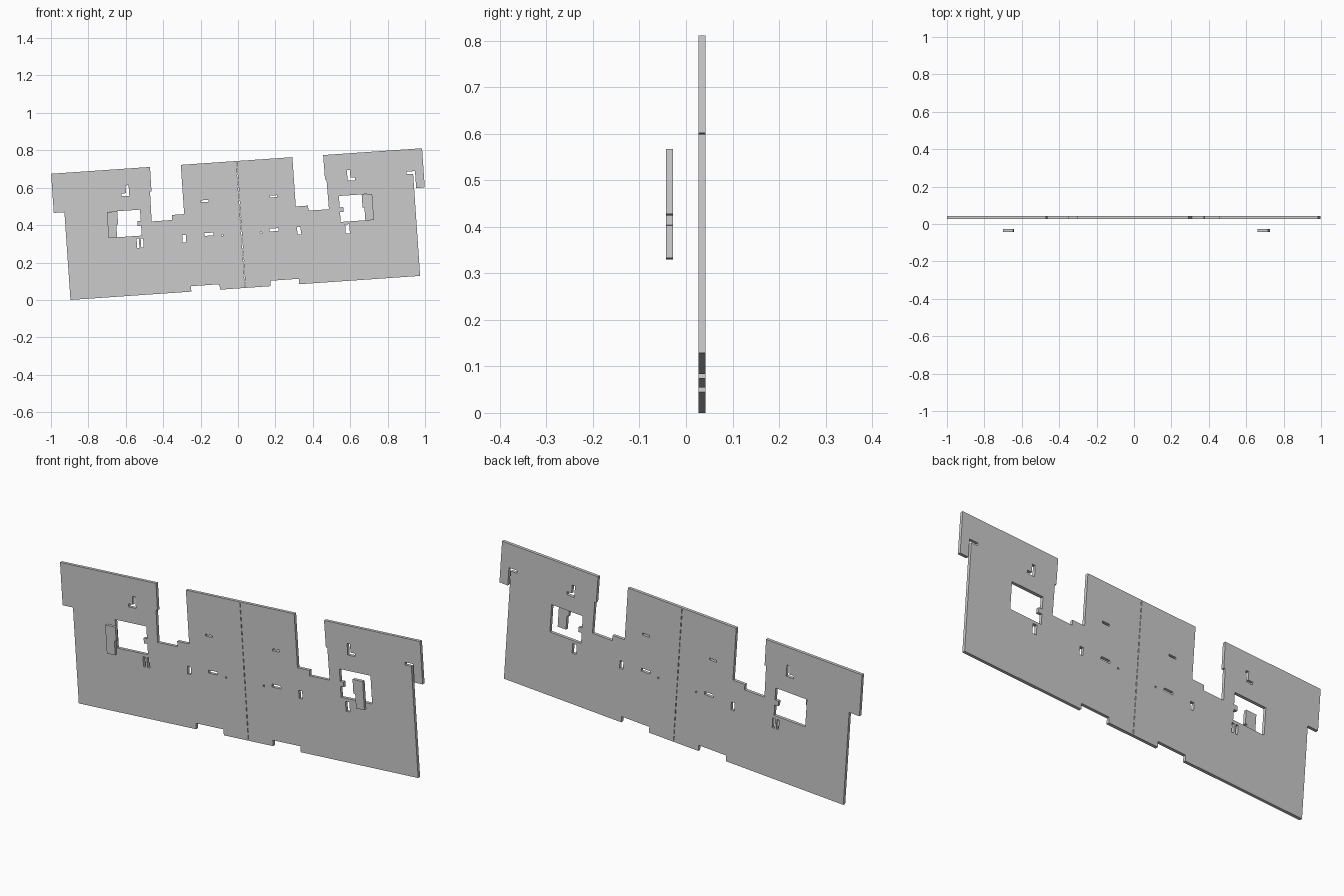
import bpy, math

if "Cube" in bpy.data.objects:
    bpy.data.objects.remove(bpy.data.objects["Cube"])

TILT = math.atan(0.0687)
C, S = math.cos(TILT), math.sin(TILT)
X0, Z0 = 0.039, 0.0643
HALF = 0.0077          # half thickness of the sheets


def place(u, v):
    """Sheet coordinates (u from the fold line, v from the bottom edge) to x, z."""
    return (X0 + u * C - v * S, Z0 + u * S + v * C)


def rect(u0, u1, v0, v1):
    return [(u0, v0), (u1, v0), (u1, v1), (u0, v1)]


def mirror(pts):
    return [(-u, v) for u, v in reversed(pts)]


def sheet(name, loops, y):
    """Extruded flat sheet; inner loops become holes."""
    cu = bpy.data.curves.new(name, 'CURVE')
    cu.dimensions, cu.fill_mode, cu.extrude = '2D', 'BOTH', HALF
    for loop in loops:
        sp = cu.splines.new('POLY')
        sp.points.add(len(loop) - 1)
        for p, (u, v) in zip(sp.points, loop):
            p.co = (*place(u, v), 0, 1)
        sp.use_cyclic_u = True
    tmp = bpy.data.objects.new(name + "_profile", cu)
    bpy.context.collection.objects.link(tmp)
    me = bpy.data.meshes.new_from_object(
        tmp.evaluated_get(bpy.context.evaluated_depsgraph_get()))
    bpy.data.objects.remove(tmp)
    for poly in me.polygons:
        poly.use_smooth = False
    ob = bpy.data.objects.new(name, me)
    ob.rotation_euler.x = math.pi / 2
    ob.location.y = y
    bpy.context.collection.objects.link(ob)


# Right half of the outline, from the bottom centre to the top centre
lower = [(0.136, 0), (0.136, 0.029), (0.289, 0.029), (0.289, 0), (0.937, 0), (0.937, 0.47)]
upper = [(0.994, 0.47), (0.994, 0.68), (0.464, 0.68), (0.465, 0.548), (0.473, 0.548),
         (0.475, 0.389), (0.365, 0.389), (0.365, 0.416), (0.299, 0.416), (0.299, 0.68)]
# Narrow L slit beside the right tab
slit = [(0.937, 0.547), (0.902, 0.547), (0.902, 0.561), (0.948, 0.561), (0.948, 0.47)]
outline = lower + slit + upper + mirror(lower + upper)

# Holes that repeat on both halves
window = [(0.533, 0.317), (0.705, 0.317), (0.705, 0.456), (0.533, 0.456),
          (0.533, 0.395), (0.552, 0.395), (0.552, 0.37), (0.533, 0.37)]
bracket = [(0.585, 0.534), (0.626, 0.534), (0.626, 0.549), (0.601, 0.549),
           (0.601, 0.591), (0.585, 0.591)]
paired = [window, bracket,
          rect(0.298, 0.317, 0.265, 0.305),
          rect(0.151, 0.199, 0.292, 0.307),
          rect(0.100, 0.108, 0.285, 0.293),
          rect(0.165, 0.204, 0.473, 0.483)]
holes = paired + [mirror(h) for h in paired]
# Slots below the windows differ from side to side
holes += [rect(0.556, 0.578, 0.253, 0.302),
          rect(-0.562, -0.550, 0.253, 0.302), rect(-0.540, -0.527, 0.253, 0.302)]
# Perforated fold line
N = 20
pitch = 0.68 / N
holes += [rect(-0.002, 0.002, (i + 0.2) * pitch, (i + 0.8) * pitch) for i in range(N)]

sheet("main_panel", [outline] + holes, 0.0343)

# Small loose plates in front of the windows
plate = [(0.665, 0.315), (0.711, 0.315), (0.711, 0.455), (0.655, 0.455),
         (0.655, 0.385), (0.665, 0.385)]
sheet("right_plate", [plate], -0.0357)
sheet("left_plate", [mirror(plate)], -0.0357)
